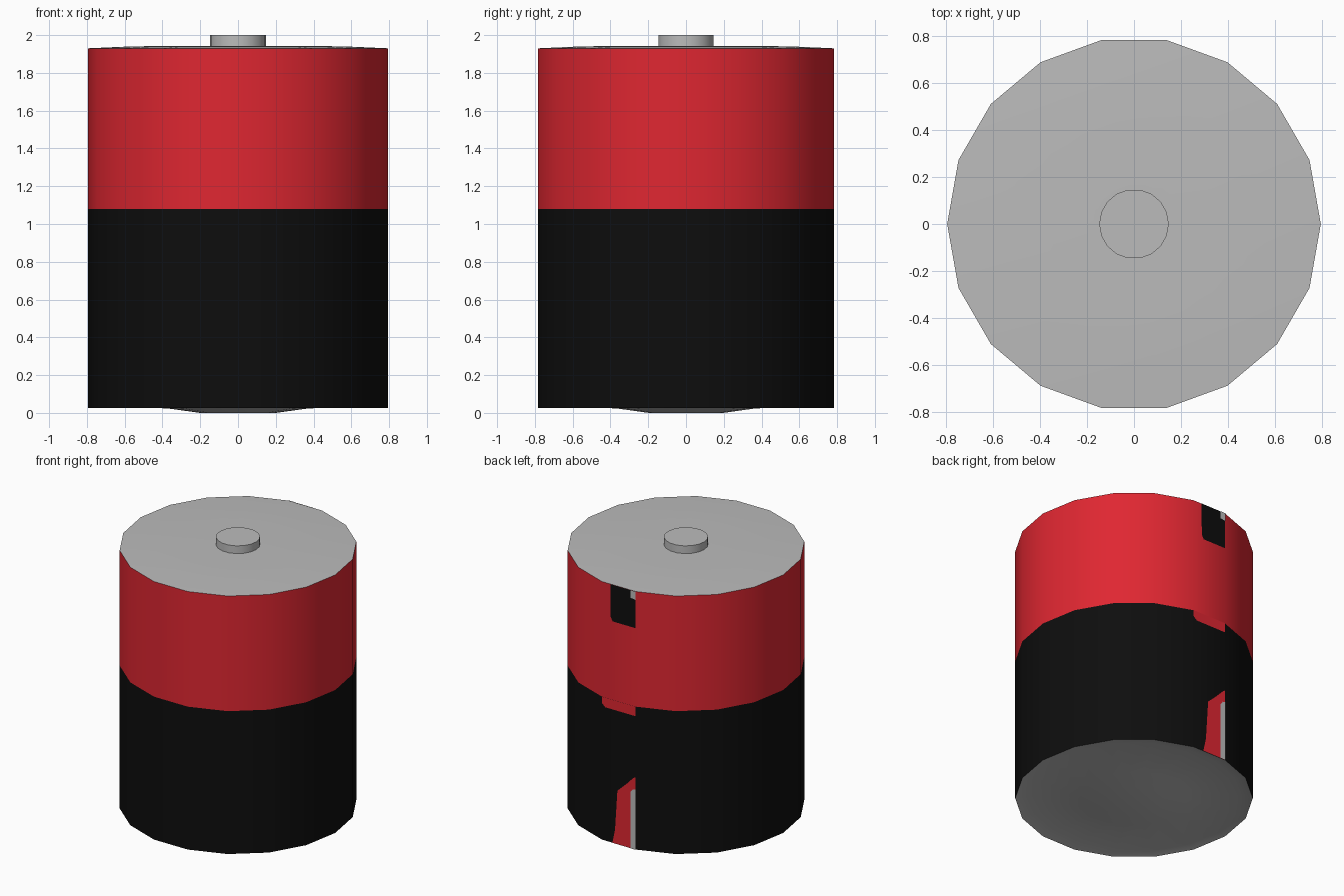
import bpy, bmesh, math

if "Cube" in bpy.data.objects:
    bpy.data.objects.remove(bpy.data.objects["Cube"])

SIDES = 18


def material(name, rgb):
    m = bpy.data.materials.new(name)
    m.diffuse_color = (*rgb, 1)
    m.use_nodes = True
    m.node_tree.nodes["Principled BSDF"].inputs["Base Color"].default_value = m.diffuse_color
    return m


red = material("red", (0.74, 0.020, 0.031))
black = material("black", (0.0042, 0.0042, 0.0042))
grey = material("metal grey", (0.50, 0.50, 0.50))


def add_object(name, bm, mat):
    mesh = bpy.data.meshes.new(name)
    bm.to_mesh(mesh)
    bm.free()
    mesh.materials.append(mat)
    ob = bpy.data.objects.new(name, mesh)
    bpy.context.collection.objects.link(ob)
    return ob


def lathe(name, profile, mat):
    """Revolve (radius, z) points listed from bottom/outside so normals face out."""
    bm = bmesh.new()
    rings = []
    for r, z in profile:
        if r == 0:
            rings.append([bm.verts.new((0, 0, z))] * SIDES)
        else:
            rings.append([bm.verts.new((r * math.cos(i * math.tau / SIDES),
                                        r * math.sin(i * math.tau / SIDES), z))
                          for i in range(SIDES)])
    for a, b in zip(rings, rings[1:]):
        for i in range(SIDES):
            j = (i + 1) % SIDES
            bm.faces.new(list(dict.fromkeys((a[i], a[j], b[j], b[i]))))
    ob = add_object(name, bm, mat)
    bpy.ops.object.select_all(action='DESELECT')
    ob.select_set(True)
    bpy.context.view_layer.objects.active = ob
    bpy.ops.object.shade_smooth_by_angle(angle=math.radians(35))
    return ob


R = 0.795
BACK = R * math.cos(math.pi / SIDES)  # plane of the rear facet

# Casing halves, end caps and terminal
lathe("lower_casing", [(R, 0.025), (R, 1.08)], black)
lathe("upper_casing", [(R, 1.08), (R, 1.93)], red)
lathe("top_cap", [(R, 1.93), (0.57, 1.94), (0.36, 1.943), (0.148, 1.943)], grey)
lathe("terminal", [(0.148, 1.94), (0.148, 2.0), (0, 2.0)], grey)
lathe("bottom_cap", [(0, 0), (0.20, 0), (0.36, 0.022), (0.71, 0.045), (R, 0.025)], grey)


# Painted marks along the seam on the rear facet
def rear_mark(name, points, mat, lift):
    bm = bmesh.new()
    f = bm.faces.new([bm.verts.new((x, BACK + lift, z)) for x, z in points])
    f.normal_update()
    if f.normal.y < 0:
        f.normal_flip()
    add_object(name, bm, mat)


S = -R * math.sin(math.pi / SIDES)  # seam edge
rear_mark("upper_seam_mark", [(S, 1.93), (S, 1.66), (0.05, 1.66), (0.066, 1.69), (0.069, 1.93)],
          black, 0.002)
rear_mark("upper_seam_chip", [(S, 1.93), (S, 1.87), (-0.097, 1.875), (-0.097, 1.93)], grey, 0.004)
rear_mark("middle_seam_mark", [(S, 1.08), (S, 1.01), (0.11, 1.01), (-S, 1.035), (-S, 1.08)],
          red, 0.002)
rear_mark("lower_seam_mark", [(S, 0.025), (S, 0.56), (-0.12, 0.55), (-0.063, 0.49),
                              (0.011, 0.42), (0.03, 0.13), (0.052, 0.025)], red, 0.002)
rear_mark("lower_seam_strip", [(S, 0.025), (S, 0.47), (-0.115, 0.465), (-0.097, 0.44),
                               (-0.097, 0.025)], grey, 0.004)
